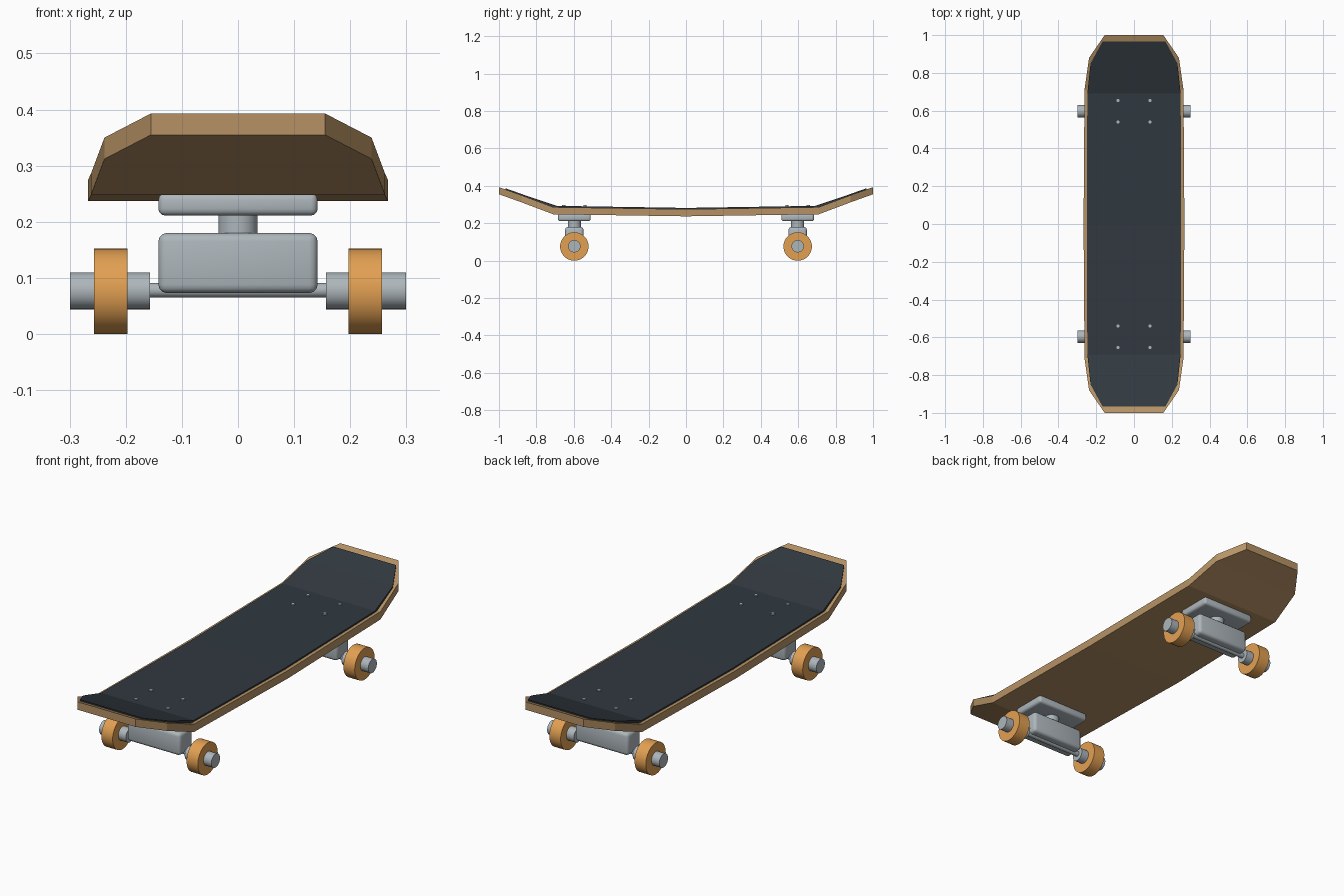
import bpy, bmesh
from math import radians
from mathutils import Matrix

if "Cube" in bpy.data.objects:
    bpy.data.objects.remove(bpy.data.objects["Cube"])


def material(name, rgb):
    m = bpy.data.materials.new(name)
    m.use_nodes = True
    m.diffuse_color = (*rgb, 1)
    m.node_tree.nodes["Principled BSDF"].inputs["Base Color"].default_value = (*rgb, 1)
    return m


WOOD = material("maple wood", (0.47, 0.29, 0.13))
GRIP = material("dark grip", (0.03, 0.04, 0.05))
METAL = material("grey metal", (0.42, 0.47, 0.50))
ORANGE = material("orange urethane", (0.76, 0.35, 0.085))


def finish(bm, name, mat, smooth=False):
    bmesh.ops.recalc_face_normals(bm, faces=bm.faces[:])
    mesh = bpy.data.meshes.new(name)
    bm.to_mesh(mesh)
    bm.free()
    mesh.materials.append(mat)
    ob = bpy.data.objects.new(name, mesh)
    bpy.context.collection.objects.link(ob)
    if smooth:
        bpy.ops.object.select_all(action="DESELECT")
        ob.select_set(True)
        bpy.context.view_layer.objects.active = ob
        bpy.ops.object.shade_smooth_by_angle(angle=radians(35))
    return ob


def slab(name, half, mat):
    """Loft a board from half of its stations (y, half width, bottom z, top z), tip first."""
    stations = [(-y, w, b, t) for y, w, b, t in half] + half[-2::-1]
    bm = bmesh.new()
    rings = [[bm.verts.new(p) for p in ((-w, y, b), (w, y, b), (w, y, t), (-w, y, t))]
             for y, w, b, t in stations]
    for r, s in zip(rings, rings[1:]):
        for i in range(4):
            j = (i + 1) % 4
            bm.faces.new((r[i], r[j], s[j], s[i]))
    bm.faces.new(rings[0])
    bm.faces.new(rings[-1])
    return finish(bm, name, mat)


def cylinder(name, radius, length, at, mat, axis="Z", sides=32):
    bm = bmesh.new()
    turn = Matrix.Rotation(radians(90), 4, "Y") if axis == "X" else Matrix()
    bmesh.ops.create_cone(bm, cap_ends=True, segments=sides, radius1=radius, radius2=radius,
                          depth=length, matrix=Matrix.Translation(at) @ turn)
    return finish(bm, name, mat, True)


def rounded_box(name, size, at, bevel, mat):
    bm = bmesh.new()
    bmesh.ops.create_cube(bm, size=1, matrix=Matrix.Translation(at) @ Matrix.Diagonal((*size, 1)))
    bmesh.ops.bevel(bm, geom=bm.edges[:], offset=bevel, segments=3, profile=0.5, affect="EDGES")
    return finish(bm, name, mat, True)


# Board with raised, clipped nose and tail
slab("deck", [(1, 0.155, 0.355, 0.393), (0.88, 0.238, 0.312, 0.35),
              (0.71, 0.262, 0.248, 0.286), (0, 0.267, 0.237, 0.275)], WOOD)
slab("grip_sheet", [(0.965, 0.167, 0.37, 0.387), (0.85, 0.23, 0.33, 0.346),
                    (0.69, 0.247, 0.28, 0.293), (0, 0.25, 0.27, 0.282)], GRIP)

# One truck at each end, with two wheels on its axle
for end, yc in (("front", -0.597), ("rear", 0.597)):
    rounded_box(end + "_baseplate", (0.284, 0.175, 0.04), (0, yc, 0.231), 0.012, METAL)
    cylinder(end + "_kingpin", 0.035, 0.06, (0, yc, 0.195), METAL)
    rounded_box(end + "_hanger", (0.284, 0.098, 0.107), (0, yc, 0.1265), 0.015, METAL)
    cylinder(end + "_axle", 0.013, 0.4, (0, yc, 0.078), METAL, "X")
    for side, s in (("left", 1), ("right", -1)):
        cylinder(f"{end}_{side}_hub", 0.033, 0.142, (s * 0.228, yc, 0.077), METAL, "X")
        cylinder(f"{end}_{side}_wheel", 0.076, 0.06, (s * 0.227, yc, 0.076), ORANGE, "X", 48)
        # Mounting bolts through the deck
        for row, dy in (("inner", -0.057), ("outer", 0.057)):
            cylinder(f"{end}_{side}_{row}_bolt", 0.009, 0.03, (s * 0.085, yc + dy, 0.282),
                     METAL, sides=12)
